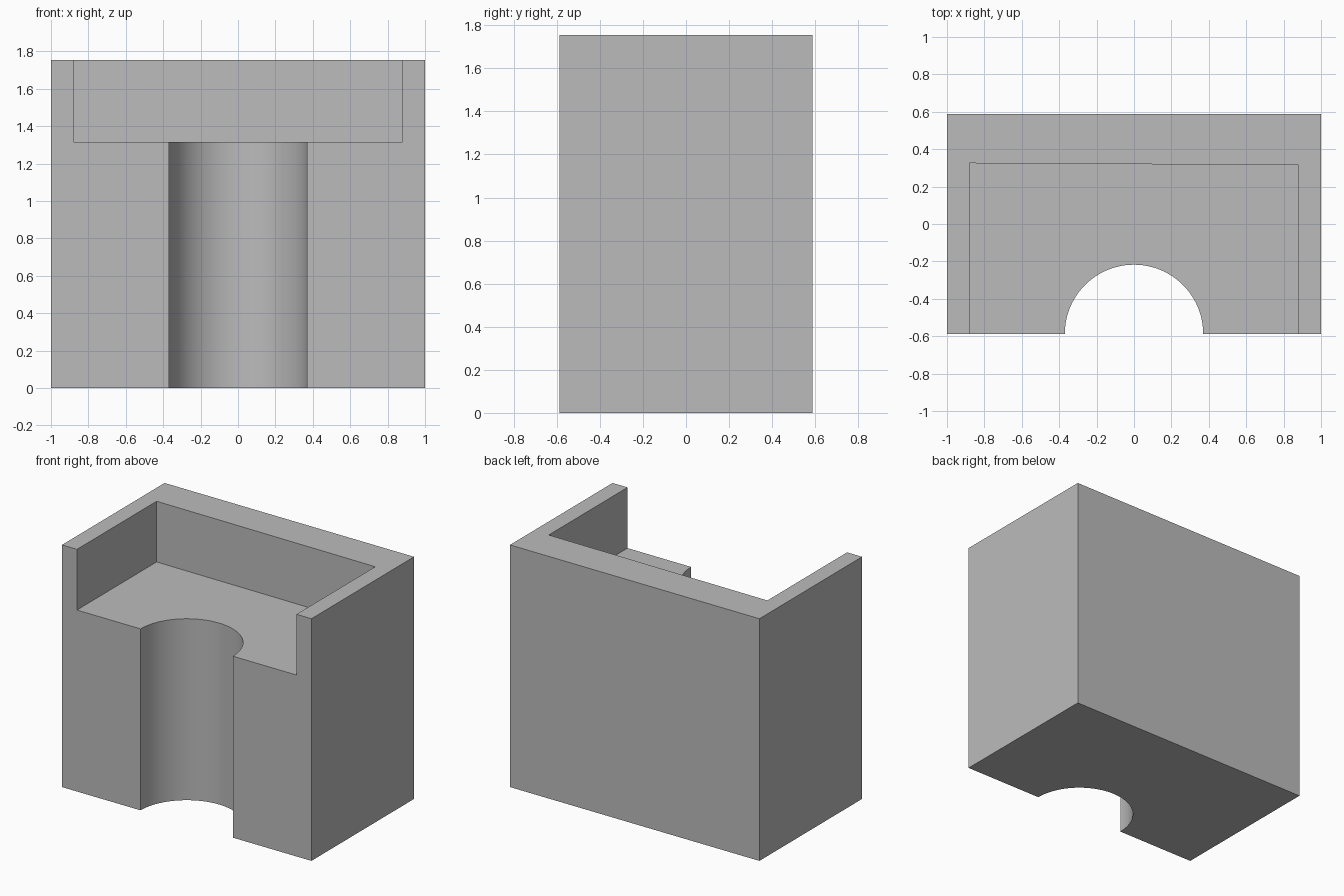
import bpy
import bmesh
from math import radians

WIDTH, DEPTH, HEIGHT = 2.0, 1.175, 1.755
FRONT, BACK = -DEPTH / 2, DEPTH / 2
LEDGE_Z = 1.315
RADIUS = 0.37

if "Cube" in bpy.data.objects:
    bpy.data.objects.remove(bpy.data.objects["Cube"], do_unlink=True)

grey = bpy.data.materials.new("plain_grey")
grey.use_nodes = True
colour = (0.5, 0.5, 0.5, 1)
grey.diffuse_color = colour
grey.node_tree.nodes["Principled BSDF"].inputs["Base Color"].default_value = colour


def prism(name, outline, z0, z1):
    """Extrude a counter-clockwise plan outline from z0 to z1."""
    bm = bmesh.new()
    face = bm.faces.new([bm.verts.new((x, y, z0)) for x, y in outline])
    top = bmesh.ops.extrude_face_region(bm, geom=[face])["geom"]
    verts = [v for v in top if isinstance(v, bmesh.types.BMVert)]
    bmesh.ops.translate(bm, verts=verts, vec=(0, 0, z1 - z0))
    bmesh.ops.recalc_face_normals(bm, faces=bm.faces)
    mesh = bpy.data.meshes.new(name)
    bm.to_mesh(mesh)
    bm.free()
    mesh.materials.append(grey)
    obj = bpy.data.objects.new(name, mesh)
    bpy.context.collection.objects.link(obj)
    return obj


# Solid block
half = WIDTH / 2
block = prism("notched_block", [(-half, FRONT), (half, FRONT), (half, BACK), (-half, BACK)], 0, HEIGHT)

# Open-fronted pocket in the top, its back wall very slightly skewed
pocket = prism("pocket_cutter", [(-0.88, -1), (0.88, -1), (0.88, 0.315), (-0.88, 0.325)], LEDGE_Z, 2)

# Half-round channel down the front
bpy.ops.mesh.primitive_cylinder_add(vertices=96, radius=RADIUS, depth=2, location=(0, FRONT, 0.6))
channel = bpy.context.object
channel.name = "channel_cutter"
channel.data.materials.append(grey)

# Cut both shapes out of the block
bpy.ops.object.select_all(action="DESELECT")
block.select_set(True)
bpy.context.view_layer.objects.active = block
for cutter in (pocket, channel):
    cutter.hide_render = True
    cut = block.modifiers.new(cutter.name, "BOOLEAN")
    cut.operation = "DIFFERENCE"
    cut.solver = "EXACT"
    cut.object = cutter
    bpy.ops.object.modifier_apply(modifier=cut.name)
    bpy.data.objects.remove(cutter, do_unlink=True)

bpy.ops.object.shade_smooth_by_angle(angle=radians(30))
